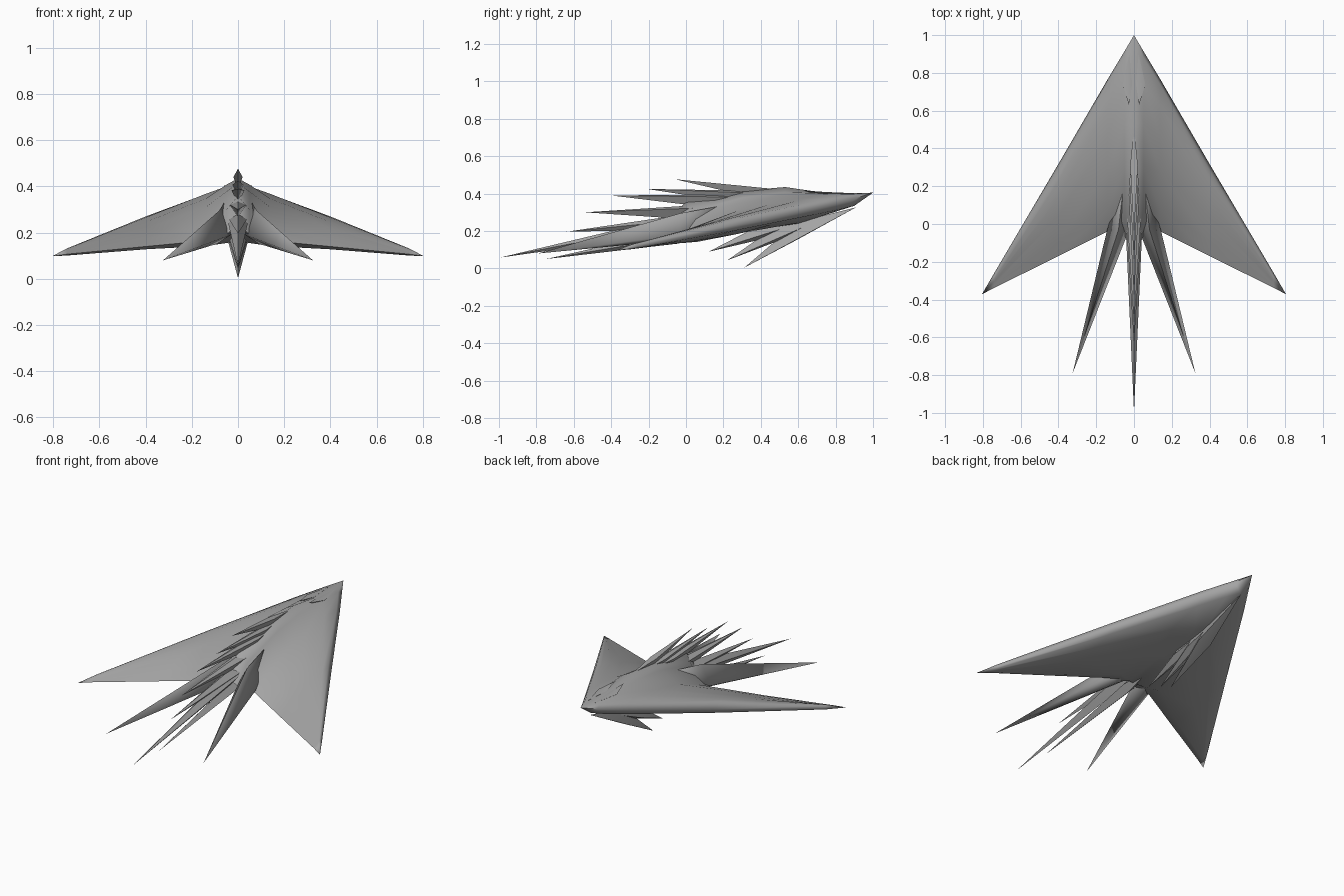
import bpy, bmesh, math
from mathutils import Vector

if "Cube" in bpy.data.objects:
    bpy.data.objects.remove(bpy.data.objects["Cube"])

grey = bpy.data.materials.new("dark_grey")
grey.diffuse_color = (.37, .37, .37, 1)
grey.use_nodes = True
grey.node_tree.nodes["Principled BSDF"].inputs["Base Color"].default_value = grey.diffuse_color


def make(name, verts, faces, mirror=False, angle=35):
    me = bpy.data.meshes.new(name)
    me.from_pydata(verts, [], faces)
    me.materials.append(grey)
    bm = bmesh.new()
    bm.from_mesh(me)
    bmesh.ops.recalc_face_normals(bm, faces=bm.faces)
    bm.to_mesh(me)
    bm.free()
    ob = bpy.data.objects.new(name, me)
    bpy.context.collection.objects.link(ob)
    if mirror:
        m = ob.modifiers.new("mirror", 'MIRROR')
        m.use_clip = True
    bpy.ops.object.select_all(action='DESELECT')
    ob.select_set(True)
    bpy.context.view_layer.objects.active = ob
    bpy.ops.object.shade_smooth_by_angle(angle=math.radians(angle))
    return ob


def bipyramid(name, front, ring, tip, mirror=False, angle=25):
    """Long blade: a front point, a four-sided waist and a tip."""
    verts = [front, *ring, tip]
    faces = []
    for i in range(4):
        a, b = 1 + i, 1 + (i + 1) % 4
        faces += [(0, a, b), (5, b, a)]
    return make(name, verts, faces, mirror, angle)


def spike(name, front, tip, t, w, up, down):
    """Central blade on x = 0; waist at fraction t, half width w."""
    c = Vector((0, *front)).lerp(Vector((0, *tip)), t)
    ring = [c + Vector(o) for o in ((w, 0, 0), (0, 0, up), (-w, 0, 0), (0, 0, -down))]
    bipyramid(name, (0, *front), ring, (0, *tip))


# Delta hull and wing: (y, z) loops from nose edge over the top, back underneath
rows = [
    (0.0, [(1, .405), (.88, .402), (.75, .403), (.53, .435), (.3, .415), (0, .36),
           (-.1, .24), (0, .165), (.3, .195), (.6, .24), (.9, .335)]),
    (.05, [(.915, .378), (.88, .397), (.74, .40), (.53, .408), (.3, .378), (.02, .30),
           (-.07, .19), (.02, .155), (.3, .19), (.58, .24), (.84, .32)]),
    (.14, [(.765, .338), (.735, .367), (.62, .368), (.46, .347), (.28, .31), (.08, .23),
           (-.04, .165), (.06, .142), (.28, .185), (.48, .24), (.7, .29)]),
    (.4, [(.318, .24), (.285, .27), (.23, .266), (.14, .246), (.04, .217), (-.09, .172),
          (-.17, .140), (-.12, .128), (.04, .145), (.16, .175), (.275, .205)]),
    (.74, [(-.26, .118), (-.275, .132), (-.285, .13), (-.295, .126), (-.305, .12), (-.322, .113),
           (-.338, .107), (-.322, .102), (-.305, .101), (-.295, .103), (-.275, .106)]),
]
tip = (.805, -.372, .098)
n = len(rows[0][1])
verts = [(x, y, z) for x, loop in rows for y, z in loop] + [tip]
faces = []
for r in range(len(rows) - 1):
    for i in range(n):
        j = (i + 1) % n
        faces.append((r * n + i, r * n + j, (r + 1) * n + j, (r + 1) * n + i))
last = (len(rows) - 1) * n
for i in range(n):
    faces.append((last + i, last + (i + 1) % n, len(verts) - 1))
make("delta_wing_hull", verts, faces, True, 75)

# Nose plates
bipyramid("nose_plate", (.024, .90, .402),
          [(.06, .74, .403), (.035, .74, .409), (.01, .74, .404), (.03, .74, .38)],
          (.027, .63, .417), True)

# Side tails, blending into the hull flanks
bipyramid("side_tail", (.045, .30, .355),
          [(.143, -.035, .18), (.082, -.03, .295), (.033, -.05, .19), (.09, -.04, .152)],
          (.325, -.79, .08), True, 100)

# Dorsal spikes and central tail blades
for i, (front, end, t, w, up, down) in enumerate([
    ((.52, .42), (-.06, .477), .36, .020, .000, .05),
    ((.42, .40), (-.21, .425), .30, .024, .010, .05),
    ((.35, .38), (-.40, .390), .26, .028, .012, .06),
    ((.25, .33), (-.54, .300), .28, .036, .015, .06),
    ((.20, .28), (-.64, .196), .25, .040, .030, .05),
    ((.20, .29), (-.995, .058), .22, .042, .040, .05),
    ((.15, .20), (-.75, .050), .22, .036, .040, .035),
]):
    spike(f"tail_spike_{i + 1}", front, end, t, w, up, down)

# Ventral fins under the nose
for i, (front, end, t, w, up, down) in enumerate([
    ((.91, .327), (.31, .003), .52, .042, .09, .003),
    ((.74, .27), (.22, .043), .48, .038, .07, .015),
    ((.60, .24), (.12, .089), .48, .032, .05, .02),
]):
    spike(f"ventral_fin_{i + 1}", front, end, t, w, up, down)
